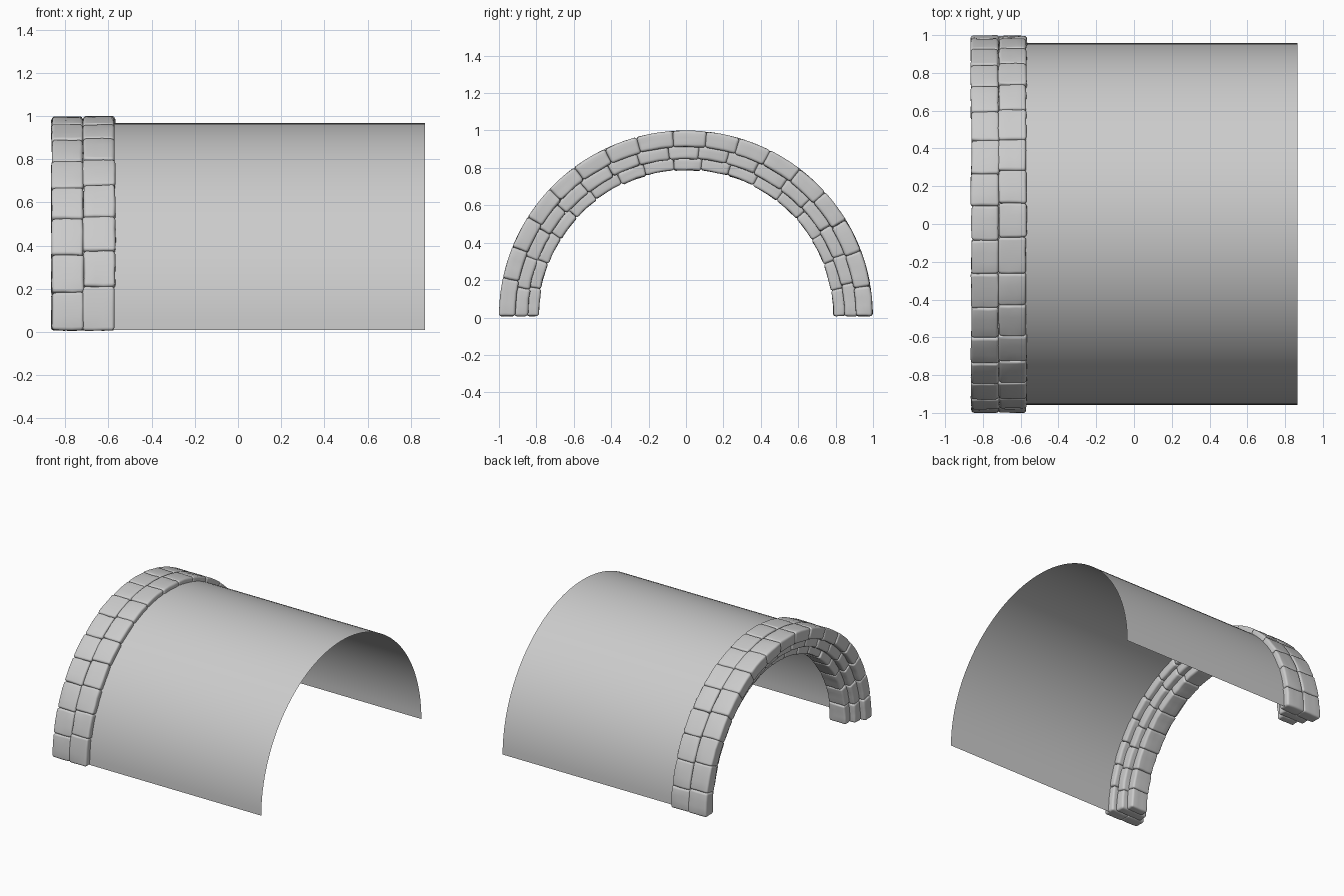
import bpy, bmesh, math, random
from mathutils import Vector, noise

if "Cube" in bpy.data.objects:
    bpy.data.objects.remove(bpy.data.objects["Cube"])

random.seed(4)
CZ = 0.008          # height of the arch axis
COUNT = 17          # stones per ring
N = 9               # grid segments along each stone edge


def axis_pos(i, half, r):
    # grid lines packed towards the rounded edges
    near = [-half, -half + 0.3 * r, -half + 0.65 * r, -half + r, -(half - r) / 3]
    return near[i] if i < 5 else -near[N - i]


def add_stone(bm, x0, x1, r0, r1, a0, a1, soft):
    rm = (r0 + r1) / 2
    half = Vector(((x1 - x0) / 2, (a1 - a0) * rm / 2, (r1 - r0) / 2))
    centre = Vector(((x0 + x1) / 2, (a0 + a1) / 2 * rm, rm))
    seed = Vector((random.random(), random.random(), random.random())) * 50
    grid = {}

    def vert(key):
        if key in grid:
            return grid[key]
        p = Vector([axis_pos(k, half[n], soft) for n, k in enumerate(key)])
        q = Vector([max(-half[n] + soft, min(half[n] - soft, p[n])) for n in range(3)])
        p = q + (p - q).normalized() * soft
        # worn, chipped surface
        p += noise.noise_vector(p * 16 + seed) * 0.0035
        p += noise.noise_vector(p * 45 + seed) * 0.001
        p += centre
        ang, rad = p.y / rm, min(p.z, 1.0)
        grid[key] = bm.verts.new((max(-0.865, p.x), -rad * math.cos(ang),
                                  max(0, CZ + rad * math.sin(ang) * (1 - CZ))))
        return grid[key]

    for ax in range(3):
        b, c = (ax + 1) % 3, (ax + 2) % 3
        for side in (0, N):
            for i in range(N):
                for j in range(N):
                    corners = []
                    for di, dj in ((0, 0), (1, 0), (1, 1), (0, 1)):
                        k = [0, 0, 0]
                        k[ax], k[b], k[c] = side, i + di, j + dj
                        corners.append(vert(tuple(k)))
                    bm.faces.new(corners if side else corners[::-1])


def finish(name, bm, angle):
    bmesh.ops.recalc_face_normals(bm, faces=bm.faces)
    me = bpy.data.meshes.new(name)
    bm.to_mesh(me)
    bm.free()
    ob = bpy.data.objects.new(name, me)
    bpy.context.collection.objects.link(ob)
    bpy.context.view_layer.objects.active = ob
    ob.select_set(True)
    bpy.ops.object.shade_smooth_by_angle(angle=math.radians(angle))
    ob.select_set(False)


def stone_ring(name, x0, x1, r0, r1, shift, soft):
    bm = bmesh.new()
    step = math.pi / COUNT
    cuts = [0.0] + [step * i + math.radians(shift + random.uniform(-0.5, 0.5))
                    for i in range(1, COUNT)] + [math.pi]
    for a0, a1 in zip(cuts, cuts[1:]):
        j = [random.uniform(-0.003, 0.003) for _ in range(3)]
        add_stone(bm, x0 + j[0], x1 + j[1], r0 + j[2], r1 + j[2] / 2,
                  a0 - 0.001, a1 + 0.001, soft)
    finish(name, bm, 60)


# Stepped stone arch: two outer columns, then narrower inner rings
stone_ring("outer_stones_front", -0.863, -0.715, 0.910, 0.999, 0.0, 0.016)
stone_ring("outer_stones_rear", -0.717, -0.569, 0.910, 0.999, 0.8, 0.016)
stone_ring("middle_stones", -0.825, -0.605, 0.845, 0.918, -0.9, 0.016)
stone_ring("inner_stones", -0.785, -0.645, 0.787, 0.852, 0.3, 0.015)

# Thin vault sheet behind the arch
bm = bmesh.new()
SEG, R = 64, 0.957
rows = [[bm.verts.new((x, -R * math.cos(math.pi * i / SEG),
                       0.01 + R * math.sin(math.pi * i / SEG)))
         for i in range(SEG + 1)] for x in (-0.85, 0.865)]
for i in range(SEG):
    bm.faces.new((rows[0][i], rows[1][i], rows[1][i + 1], rows[0][i + 1]))
finish("vault_sheet", bm, 40)
